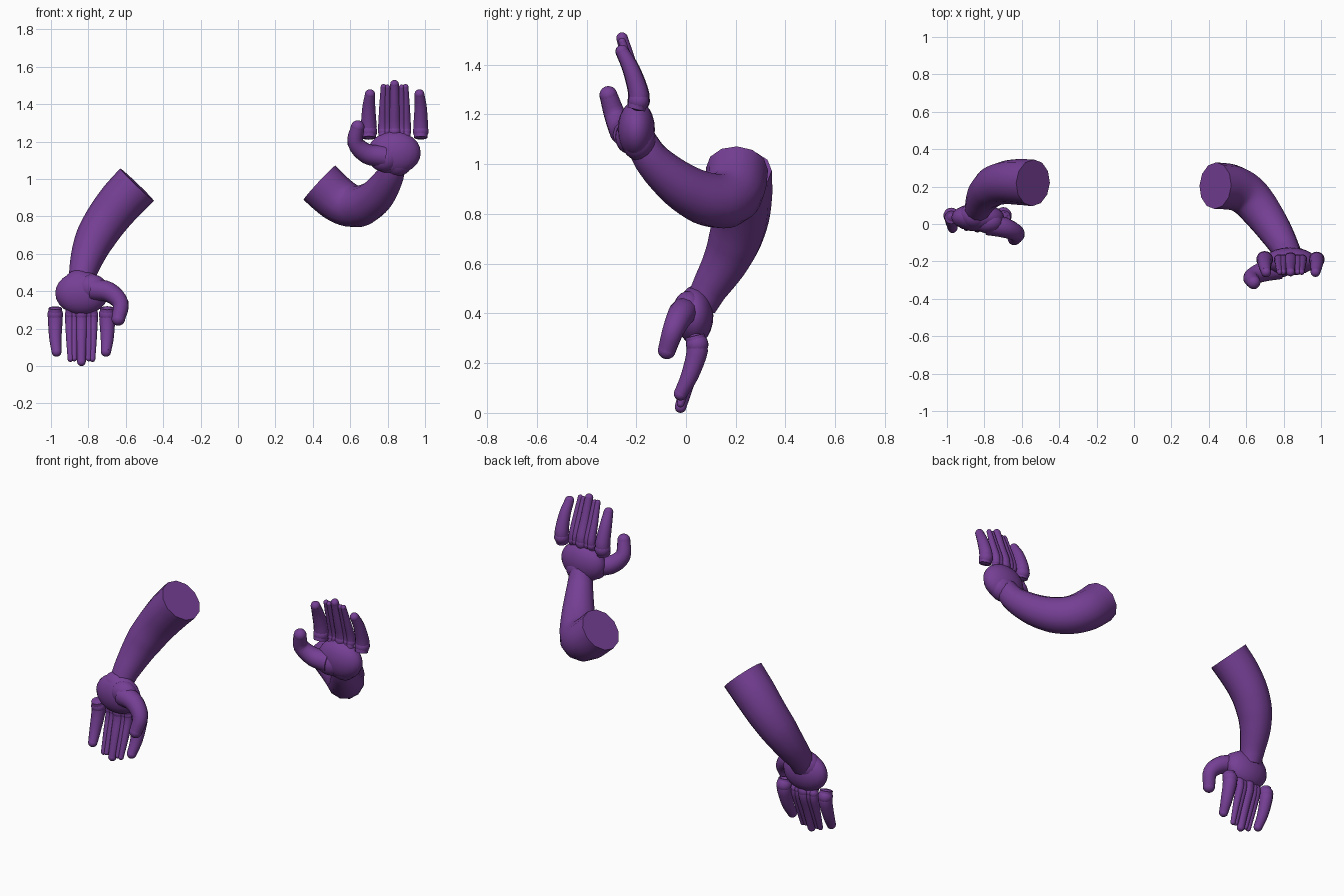
import bpy, bmesh, math
from mathutils import Vector, Matrix

if "Cube" in bpy.data.objects:
    bpy.data.objects.remove(bpy.data.objects["Cube"])

mat = bpy.data.materials.new("purple_skin")
mat.diffuse_color = (0.18, 0.05, 0.30, 1)
mat.use_nodes = True
mat.node_tree.nodes["Principled BSDF"].inputs["Base Color"].default_value = mat.diffuse_color


def add_tube(bm, pts, radii, sides=12, steps=4, round_ends=False):
    """Sweep a tapered tube along a smooth path, with optional ball ends."""
    p = [Vector(v) for v in pts]
    p = [2 * p[0] - p[1]] + p + [2 * p[-1] - p[-2]]
    path, rad = [], []
    for i in range(1, len(p) - 2):
        a, b, c, d = p[i - 1:i + 3]
        for k in range(steps + (i == len(p) - 3)):
            t = k / steps
            path.append(0.5 * (2 * b + (c - a) * t + (2 * a - 5 * b + 4 * c - d) * t * t
                               + (3 * b - a - 3 * c + d) * t ** 3))
            rad.append(radii[i - 1] * (1 - t) + radii[i] * t)
    u, rings = Vector((0, 1, 0)), []
    for i, (c, r) in enumerate(zip(path, rad)):
        d = (path[min(i + 1, len(path) - 1)] - path[max(i - 1, 0)]).normalized()
        u = (u - d * u.dot(d)).normalized()
        w = d.cross(u)
        rings.append([bm.verts.new(c + r * (math.cos(a) * u + math.sin(a) * w))
                      for a in (2 * math.pi * k / sides for k in range(sides))])
    for r0, r1 in zip(rings, rings[1:]):
        for k in range(sides):
            n = (k + 1) % sides
            bm.faces.new((r0[k], r0[n], r1[n], r1[k]))
    bm.faces.new(rings[0][::-1])
    bm.faces.new(rings[-1])
    if round_ends:
        add_ball(bm, path[-1], [rad[-1]] * 3)


def add_ball(bm, centre, size):
    m = Matrix.Translation(centre) @ Matrix.Diagonal((*size, 1))
    bmesh.ops.create_uvsphere(bm, u_segments=20, v_segments=12, radius=1, matrix=m)


def finish(name, bm, matrix=None):
    if matrix:
        bm.transform(matrix)
    bmesh.ops.recalc_face_normals(bm, faces=bm.faces)
    me = bpy.data.meshes.new(name)
    bm.to_mesh(me)
    bm.free()
    ob = bpy.data.objects.new(name, me)
    bpy.context.collection.objects.link(ob)
    me.materials.append(mat)
    bpy.ops.object.select_all(action='DESELECT')
    ob.select_set(True)
    bpy.context.view_layer.objects.active = ob
    bpy.ops.object.shade_smooth_by_angle(angle=math.radians(40))


# Hands: the raised one is the lowered one turned half way round y
turn = Matrix.Translation((0, -0.235, 1.53)) @ Matrix.Rotation(math.pi, 4, 'Y')
for side, m in (("lowered", None), ("raised", turn)):
    # palm, heel and thumb pad
    bm = bmesh.new()
    add_ball(bm, (-0.835, 0.035, 0.39), (0.142, 0.075, 0.115))
    add_ball(bm, (-0.85, 0.045, 0.435), (0.085, 0.07, 0.08))
    add_ball(bm, (-0.78, 0.01, 0.42), (0.08, 0.06, 0.07))
    finish(side + "_palm", bm, m)

    # fingers: offset, knuckle radius, tip radius, tip height
    bm = bmesh.new()
    for dx, r0, r1, tip in ((-0.14, .040, .026, .05), (-0.062, .026, .015, .022),
                            (-0.040, .026, .015, .025), (0, .036, .023, 0),
                            (0.040, .026, .015, .025), (0.062, .026, .015, .022),
                            (0.138, .043, .027, .05)):
        x = -0.837 + dx
        z = tip + r1
        add_tube(bm, [(x, 0.035, 0.31), (x, 0.045, 0.25), (x * 0.997 - 0.0025, 0.015, 0.15),
                      (x - dx * 0.05, -0.022, z)],
                 [r0 * 0.9, r0, (r0 + r1) / 2, r1], round_ends=True)
        add_ball(bm, (x, 0.045, 0.275), [r0 * 1.05] * 3)
    finish(side + "_fingers", bm, m)

    # hooked thumb
    bm = bmesh.new()
    add_tube(bm, [(-0.78, 0.0, 0.41), (-0.69, -0.02, 0.395),
                  (-0.628, -0.05, 0.335), (-0.64, -0.077, 0.252)],
             [0.06, 0.054, 0.044, 0.036], round_ends=True)
    finish(side + "_thumb", bm, m)

# Arms
radii = [0.125, 0.122, 0.115, 0.107, 0.093, 0.075, 0.065]
bm = bmesh.new()
add_tube(bm, [(-.54, .22, .97), (-.625, .225, .88), (-.70, .22, .785), (-.76, .195, .69),
              (-.80, .155, .60), (-.83, .095, .50), (-.84, .06, .43)], radii)
finish("lowered_arm", bm)

bm = bmesh.new()
add_tube(bm, [(.435, .205, .98), (.53, .195, .895), (.61, .15, .855), (.68, .07, .865),
              (.75, -.03, .92), (.81, -.13, 1.01), (.835, -.18, 1.09)], radii)
finish("raised_arm", bm)
